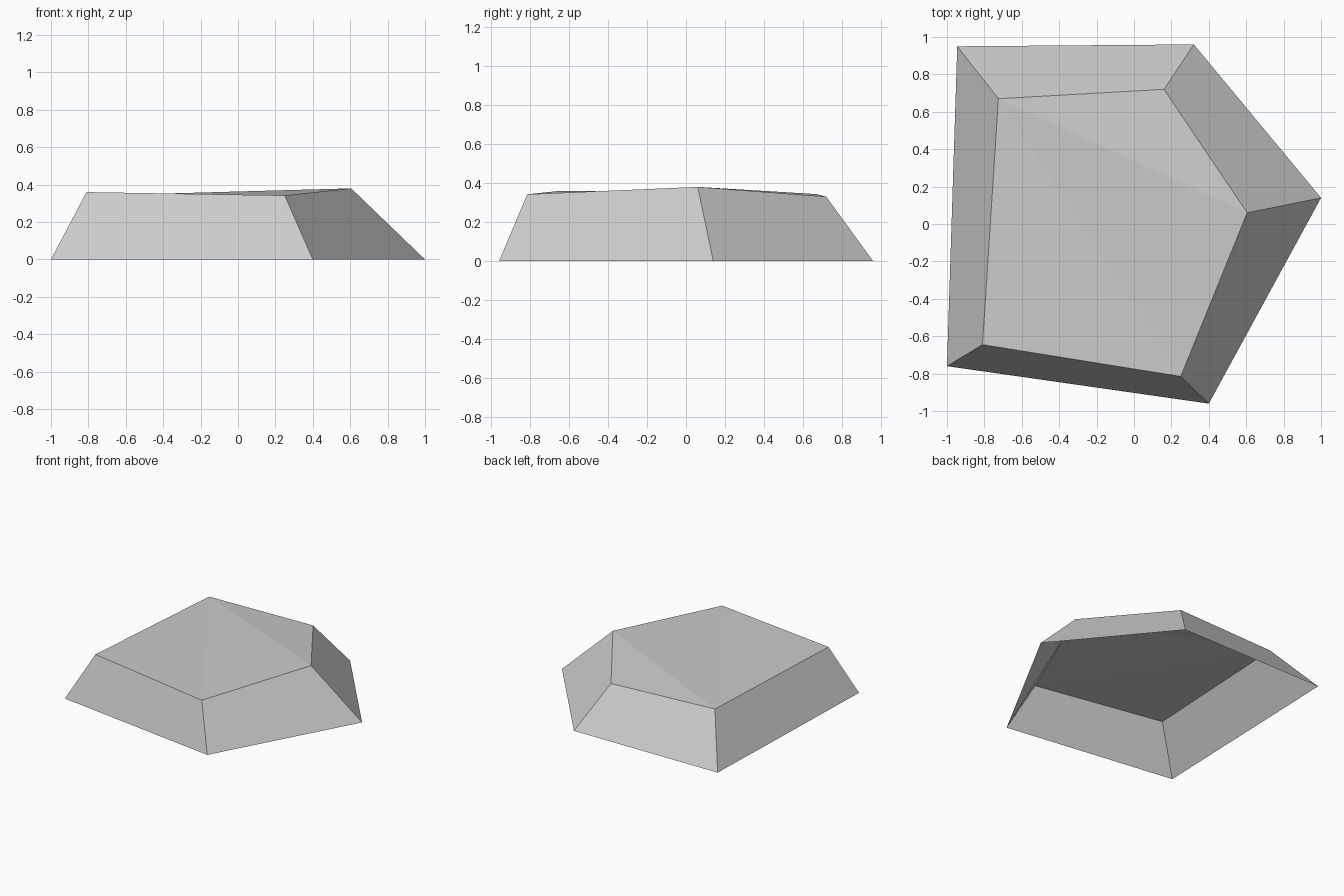
import bpy
import bmesh

cube = bpy.data.objects.get("Cube")
if cube:
    bpy.data.objects.remove(cube, do_unlink=True)

# Plain stone grey
stone = bpy.data.materials.new("stone_grey")
stone.use_nodes = True
colour = (0.6, 0.6, 0.6, 1)
stone.diffuse_color = colour
stone.node_tree.nodes["Principled BSDF"].inputs["Base Color"].default_value = colour

# Outlines of the open base and the smaller, uneven top, both clockwise from above
base_outline = [(-0.945, 0.95), (0.32, 0.96), (1.0, 0.14), (0.4, -0.96), (-1.0, -0.76)]
top_outline = [(-0.725, 0.67, 0.343), (0.16, 0.72, 0.33), (0.605, 0.06, 0.38),
               (0.25, -0.815, 0.342), (-0.81, -0.645, 0.36)]

bm = bmesh.new()
base = [bm.verts.new((x, y, 0)) for x, y in base_outline]
top = [bm.verts.new(p) for p in top_outline]
count = len(base)

# Sloping walls
for i in range(count):
    j = (i + 1) % count
    bm.faces.new((base[j], base[i], top[i], top[j]))

# Top surface, fanned from its back right corner; the underside stays open
for i in range(1, count - 1):
    bm.faces.new((top[0], top[i + 1], top[i]))

mesh = bpy.data.meshes.new("stone_slab")
bm.to_mesh(mesh)
bm.free()
mesh.materials.append(stone)
slab = bpy.data.objects.new("stone_slab", mesh)
bpy.context.collection.objects.link(slab)
